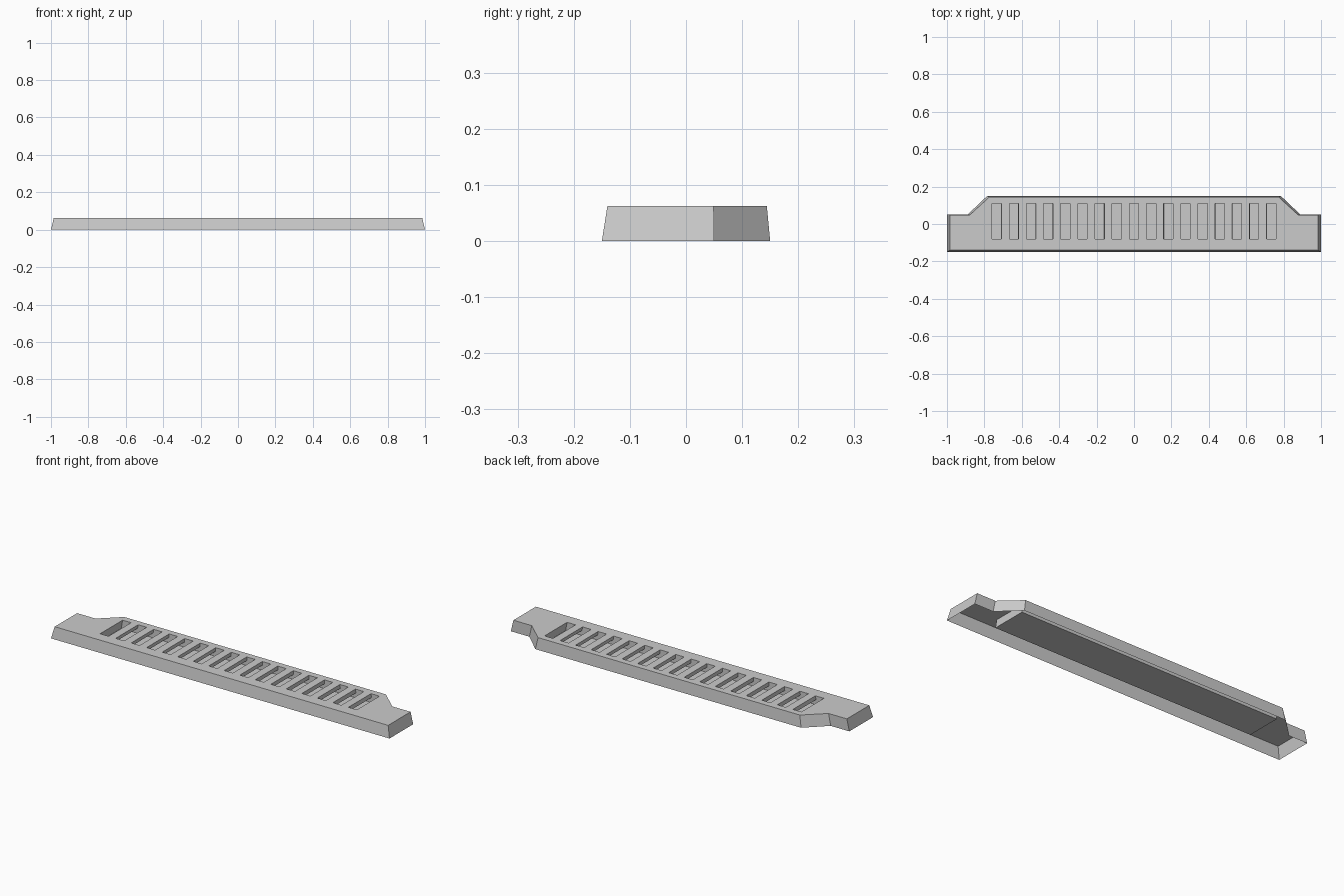
import bpy, bmesh

if "Cube" in bpy.data.objects:
    bpy.data.objects.remove(bpy.data.objects["Cube"])

TOP = 0.0625
FLOOR = 0.016
SLOT_DEPTH = 0.02
SLOT_COUNT = 17
SLOT_W, SLOT_Y0, SLOT_Y1 = 0.05, -0.08, 0.11
PITCH = 0.0917


def make_object(name, bm):
    mesh = bpy.data.meshes.new(name)
    bm.to_mesh(mesh)
    bm.free()
    obj = bpy.data.objects.new(name, mesh)
    bpy.context.collection.objects.link(obj)
    return obj


def ring(bm, pts, z):
    return [bm.verts.new((x, y, z)) for x, y in pts]


def walls(bm, upper, lower):
    n = len(upper)
    for i in range(n):
        j = (i + 1) % n
        bm.faces.new((lower[i], lower[j], upper[j], upper[i]))


def loop_edges(bm, verts):
    return [bm.edges.new((verts[i], verts[(i + 1) % len(verts)]))
            for i in range(len(verts))]


def rect(x0, x1, y0, y1):
    return [(x0, y0), (x1, y0), (x1, y1), (x0, y1)]


def flare(pts, depth):
    # sides open outward from the centre as they go down
    k = 1 + 0.015 * depth / TOP
    return [(x * k, y) for x, y in pts]


# outer cover: tapered skirt, open underneath, slotted top
half = [(1.0, -0.15), (1.0, 0.05), (0.89, 0.05), (0.785, 0.15)]
outline = half + [(-x, y) for x, y in reversed(half)]
bm = bmesh.new()
low = ring(bm, outline, 0)
high = ring(bm, [(x * 0.985, y * 0.947 + 0.002) for x, y in outline], TOP)
edges = loop_edges(bm, high)

slot_tops = []
for i in range(SLOT_COUNT):
    cx = (i - (SLOT_COUNT - 1) / 2) * PITCH
    pts = rect(cx - SLOT_W / 2, cx + SLOT_W / 2, SLOT_Y0, SLOT_Y1)
    verts = ring(bm, pts, TOP)
    edges += loop_edges(bm, verts)
    slot_tops.append((pts, verts))
bmesh.ops.triangle_fill(bm, edges=edges, use_beauty=True, normal=(0, 0, 1))

walls(bm, high, low)
# short collar hanging inside each slot
for pts, verts in slot_tops:
    bottom = ring(bm, flare(pts, SLOT_DEPTH), TOP - SLOT_DEPTH)
    walls(bm, bottom, verts)
make_object("slotted_cover", bm)

# shallow tray closing the slots from below
bm = bmesh.new()
ex = (SLOT_COUNT - 1) / 2 * PITCH + SLOT_W / 2
tray = rect(-ex, ex, SLOT_Y0, SLOT_Y1)
rim = ring(bm, tray, TOP - 0.0005)
base = ring(bm, flare(tray, TOP - FLOOR), FLOOR)
walls(bm, rim, base)
bm.faces.new(base)
bmesh.ops.recalc_face_normals(bm, faces=bm.faces[:])
make_object("slot_tray", bm)
